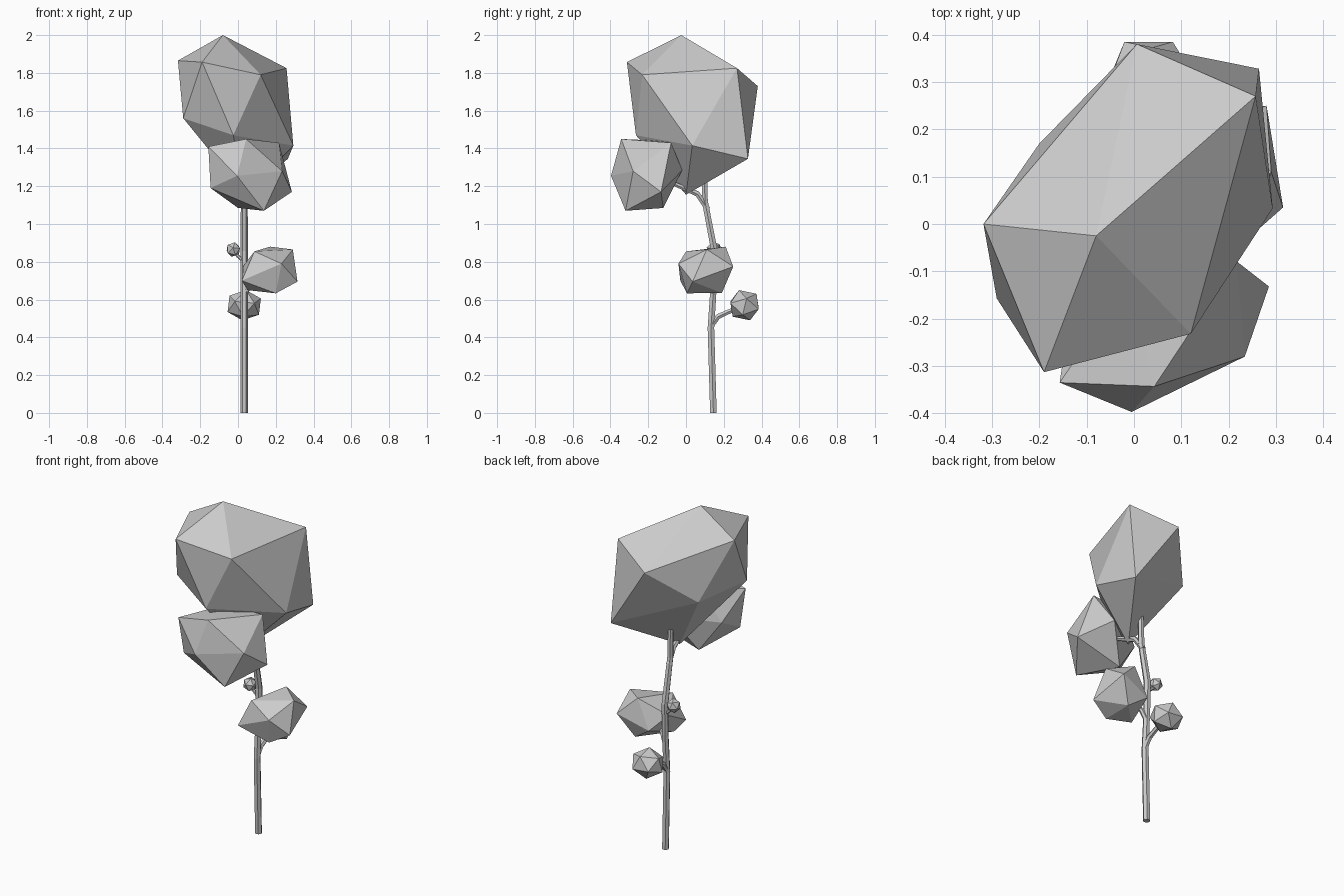
import bpy, bmesh, math
from mathutils import Vector, Matrix

if "Cube" in bpy.data.objects:
    bpy.data.objects.remove(bpy.data.objects["Cube"])


def finish(name, bm):
    bmesh.ops.recalc_face_normals(bm, faces=bm.faces)
    me = bpy.data.meshes.new(name)
    bm.to_mesh(me)
    bm.free()
    ob = bpy.data.objects.new(name, me)
    bpy.context.collection.objects.link(ob)
    return ob


def faceted_clump(name, pts):
    bm = bmesh.new()
    vs = [bm.verts.new(p) for p in pts]
    out = bmesh.ops.convex_hull(bm, input=vs)
    loose = [v for v in bm.verts if not v.link_faces]
    bmesh.ops.delete(bm, geom=loose, context='VERTS')
    return finish(name, bm)


def ball_clump(name, centre, half, turn):
    bm = bmesh.new()
    m = (Matrix.Translation(centre) @ Matrix.Diagonal((*half, 1))
         @ Matrix.Rotation(turn, 4, 'Z') @ Matrix.Rotation(0.35, 4, 'X'))
    bmesh.ops.create_icosphere(bm, subdivisions=1, radius=1, matrix=m)
    return finish(name, bm)


def limb(name, path, radii, sides=6):
    bm = bmesh.new()
    path = [Vector(p) for p in path]
    rings = []
    for i, p in enumerate(path):
        d = (path[min(i + 1, len(path) - 1)] - path[max(i - 1, 0)]).normalized()
        if i == 0 and p.z == 0:
            d = Vector((0, 0, 1))
        q = Vector((0, 0, 1)).rotation_difference(d)
        rings.append([bm.verts.new(p + q @ Vector((
            radii[i] * math.cos(math.tau * k / sides),
            radii[i] * math.sin(math.tau * k / sides), 0))) for k in range(sides)])
    for a, b in zip(rings, rings[1:]):
        for k in range(sides):
            n = (k + 1) % sides
            bm.faces.new((a[k], a[n], b[n], b[k]))
    bm.faces.new(rings[0][::-1])
    bm.faces.new(rings[-1])
    return finish(name, bm)


# Trunk and side branches
limb("trunk", [(.033, .145, 0), (.033, .132, .45), (.033, .147, .68),
               (.033, .15, .86), (.033, .1, 1.12), (.033, .095, 1.4)],
     [.02, .02, .019, .02, .018, .014])
limb("upper_branch", [(.033, .115, 1.08), (.04, .06, 1.16), (.06, -.08, 1.22)],
     [.016, .016, .012])
limb("middle_branch", [(.033, .147, .62), (.06, .135, .68), (.13, .11, .74)],
     [.015, .014, .012])
limb("lower_branch", [(.033, .133, .46), (.033, .17, .51), (.033, .28, .56)],
     [.016, .016, .012])
limb("twig", [(.033, .15, .8), (.0, .15, .83), (-.025, .15, .86)],
     [.01, .009, .008])

# Crown: top point, upper ring, lower ring, bottom point
faceted_clump("crown_foliage", [
    (-.08, -.025, 2), (-.318, 0, 1.865), (-.19, -.313, 1.857), (.12, -.232, 1.79),
    (.257, .27, 1.825), (.006, .38, 1.73), (-.29, -.157, 1.56), (-.025, -.265, 1.47),
    (.293, .033, 1.415), (.264, .328, 1.345), (-.2, .17, 1.53), (.04, 0, 1.155)])

# Front foliage below the crown
faceted_clump("front_foliage", [
    (-.157, -.335, 1.41), (.043, -.343, 1.45), (.217, -.079, 1.43), (-.005, -.397, 1.255),
    (.234, -.28, 1.28), (.285, -.132, 1.17), (.137, -.32, 1.07), (-.145, -.3, 1.19),
    (0, -.12, 1.085), (.12, -.02, 1.285), (-.13, -.15, 1.27), (-.01, -.12, 1.44)])

# Side foliage halfway up
faceted_clump("side_foliage", [
    (.17, .21, .88), (.29, .11, .865), (.087, 0, .855), (.315, .035, .695),
    (.23, -.04, .79), (.28, .25, .775), (.2, .19, .635), (.2, .005, .633),
    (.05, .04, .65), (.02, -.03, .7), (.03, .12, .78), (.09, .22, .71)])

# Small foliage balls
ball_clump("back_foliage", (.033, .31, .57), (.098, .09, .085), .3)
ball_clump("bud", (-.025, .15, .865), (.04, .042, .041), .8)
